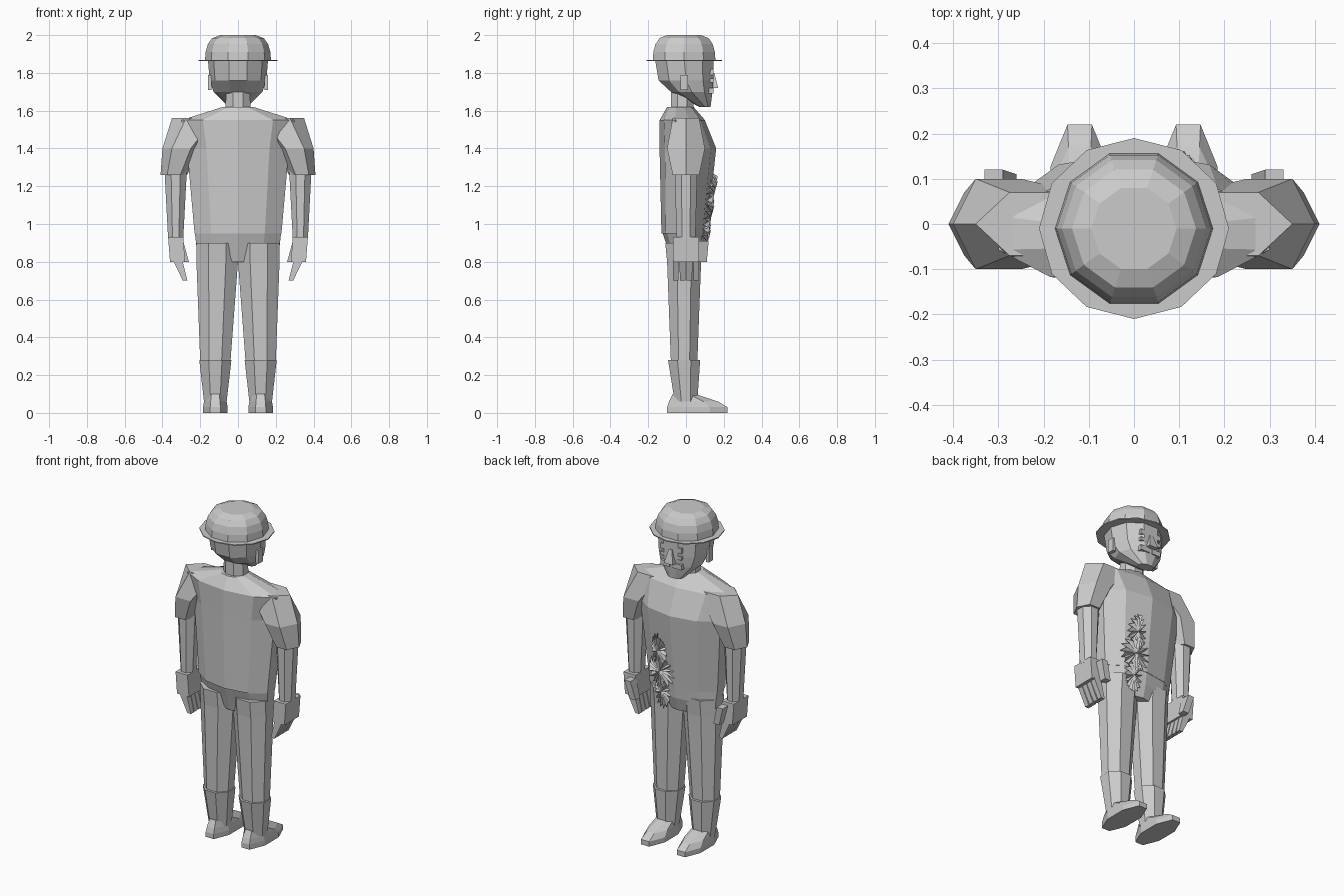
import bpy
import bmesh
from math import sin, cos, pi

default_cube = bpy.data.objects.get("Cube")
if default_cube:
    bpy.data.objects.remove(default_cube, do_unlink=True)

# One plain grey for the whole figure
grey = bpy.data.materials.new("plain grey")
grey.use_nodes = True
grey.diffuse_color = (0.6, 0.6, 0.6, 1)
grey.node_tree.nodes["Principled BSDF"].inputs["Base Color"].default_value = grey.diffuse_color


def finish(name, bm):
    """Turn a bmesh into a flat-shaded object."""
    bmesh.ops.recalc_face_normals(bm, faces=bm.faces)
    mesh = bpy.data.meshes.new(name)
    bm.to_mesh(mesh)
    bm.free()
    mesh.materials.append(grey)
    bpy.context.collection.objects.link(bpy.data.objects.new(name, mesh))


def outline(sides, turn=0.0):
    """Regular polygon, scaled so that it fills a square from -1 to 1."""
    angles = [turn + 2 * pi * i / sides for i in range(sides)]
    wide = max(sin(a) for a in angles)
    deep = max(cos(a) for a in angles)
    return [(sin(a) / wide, cos(a) / deep) for a in angles]


def slab(z, width, depth, x=0.0, y=0.0):
    """One level of a loft, given by its centre and half sizes."""
    return z, width, depth, x, y


def loft(name, shape, slabs, side=1):
    """Skin an outline through the slabs and close both ends."""
    bm = bmesh.new()
    loops = []
    for z, width, depth, x, y in slabs:
        loops.append([bm.verts.new((side * (x + px * width), y + py * depth, z))
                      for px, py in shape])
    for low, high in zip(loops, loops[1:]):
        for i in range(len(shape)):
            bm.faces.new((low[i - 1], low[i], high[i], high[i - 1]))
    bm.faces.new(loops[0])
    bm.faces.new(loops[-1])
    finish(name, bm)


def pair(name, shape, *slabs):
    """Build a part on the left and its mirror image on the right."""
    for side, label in ((1, "left"), (-1, "right")):
        loft(f"{label}_{name}", shape, slabs, side)


box = outline(4, pi / 4)
hexagon = outline(6, pi / 2)
octagon = outline(8, pi / 8)
decagon = outline(10)
turned_decagon = outline(10, pi / 10)
arm_x = 0.33
leg_x = 0.12

# Shirt body, narrowing sharply from the shoulders to the collar
loft("shirt", decagon, [
    slab(z=0.95, width=0.23, depth=0.12, y=-0.01),
    slab(z=1.4, width=0.27, depth=0.15, y=0.01),
    slab(z=1.55, width=0.3, depth=0.12, y=-0.02),
    slab(z=1.62, width=0.08, depth=0.07, y=-0.03),
])

# Short sleeves
pair("sleeve", hexagon,
     slab(z=1.26, width=0.07, depth=0.07, x=0.34),
     slab(z=1.4, width=0.1, depth=0.1, x=0.3),
     slab(z=1.56, width=0.15, depth=0.07, x=0.2))

# Forearms, hands and thumbs
pair("forearm", octagon,
     slab(z=0.92, width=0.04, depth=0.05, x=arm_x),
     slab(z=1.3, width=0.06, depth=0.06, x=arm_x))
pair("hand", box,
     slab(z=0.8, width=0.04, depth=0.07, x=arm_x - 0.01),
     slab(z=0.93, width=0.04, depth=0.07, x=arm_x))
pair("thumb", box,
     slab(z=0.8, width=0.02, depth=0.02, x=0.28, y=0.09),
     slab(z=0.91, width=0.02, depth=0.03, x=0.31, y=0.09))

# Four fingers side by side, bent inward
finger_pitch = 0.036
for finger in range(4):
    y = (finger - 1.5) * finger_pitch
    pair(f"finger_{finger + 1}", box,
         slab(z=0.7, width=0.012, depth=finger_pitch * 0.4, x=0.28, y=y),
         slab(z=0.81, width=0.025, depth=finger_pitch * 0.45, x=0.32, y=y))

# Trousers: hips and tapering legs
loft("hips", decagon, [
    slab(z=0.8, width=0.1, depth=0.08),
    slab(z=0.88, width=0.22, depth=0.1),
    slab(z=0.97, width=0.23, depth=0.12, y=-0.01),
])
pair("trouser_leg", octagon,
     slab(z=0.27, width=0.08, depth=0.07, x=leg_x, y=-0.01),
     slab(z=0.8, width=0.11, depth=0.09, x=leg_x - 0.01, y=-0.01),
     slab(z=0.9, width=0.11, depth=0.1, x=leg_x - 0.01, y=-0.01))

# Flared boot shafts and long shoes
pair("boot_shaft", octagon,
     slab(z=0.06, width=0.06, depth=0.06, x=leg_x),
     slab(z=0.28, width=0.085, depth=0.085, x=leg_x, y=-0.01))
pair("shoe", octagon,
     slab(z=0, width=0.065, depth=0.16, x=leg_x, y=0.06),
     slab(z=0.03, width=0.065, depth=0.16, x=leg_x, y=0.06),
     slab(z=0.06, width=0.06, depth=0.13, x=leg_x, y=0.04),
     slab(z=0.1, width=0.05, depth=0.06, x=leg_x, y=-0.01))

# Neck, head with a forward chin, and ears
loft("neck", octagon, [
    slab(z=1.56, width=0.07, depth=0.06, y=-0.02),
    slab(z=1.74, width=0.06, depth=0.06, y=-0.02),
])
loft("head", turned_decagon, [
    slab(z=1.62, width=0.05, depth=0.03, y=0.1),
    slab(z=1.7, width=0.13, depth=0.11, y=0.03),
    slab(z=1.76, width=0.15, depth=0.145),
    slab(z=1.88, width=0.16, depth=0.155, y=-0.01),
])
pair("ear", box,
     slab(z=1.71, width=0.01, depth=0.02, x=0.15, y=-0.01),
     slab(z=1.79, width=0.01, depth=0.02, x=0.15, y=-0.01))

# Face: wedge nose, then brows, eyes and moustache halves
loft("nose", box, [
    slab(z=1.72, width=0.03, depth=0.03, y=0.14),
    slab(z=1.8, width=0.01, depth=0.01, y=0.14),
])
for feature, z, height in (("brow", 1.79, 0.03), ("eye", 1.75, 0.02), ("moustache", 1.69, 0.03)):
    pair(feature, box, *[slab(z=level, width=0.03, depth=0.03, x=0.04, y=0.115)
                         for level in (z, z + height)])

# Round hat: thin flat brim and a domed crown
brim_z = 1.863
loft("hat_brim", outline(12), [
    slab(z=level, width=0.21, depth=0.2, y=-0.01) for level in (brim_z, brim_z + 0.006)
])
dome = []
for step in range(5):
    angle = step * 0.35
    radius = 0.175 * cos(angle) ** 0.35
    dome.append(slab(z=brim_z + 0.139 * sin(angle), width=radius, depth=radius * 0.95, y=-0.01))
loft("hat_crown", turned_decagon, dome)


def pleats(name, x, y, z, width, height):
    """Crumpled fan: sharp radial folds around a raised centre."""
    bm = bmesh.new()
    centre = bm.verts.new((x, y + 0.01, z))
    rim = []
    for i, (px, pz) in enumerate(outline(32)):
        reach = 0.8 + 0.2 * cos(3 * i)
        fold = 0.015 if i % 2 else -0.015
        bend = height * (pz - px * px) / 8
        rim.append(bm.verts.new((x + px * width * reach, y + fold + bend, z + pz * height * reach)))
    for i, vert in enumerate(rim):
        bm.faces.new((centre, rim[i - 1], vert))
    finish(name, bm)


# Torn, pleated patch down one side of the belly, widest in the middle
for i, part in enumerate(("upper", "middle", "lower")):
    pleats(f"torn_patch_{part}", x=0.09, y=0.14 - 0.018 * i, z=1.16 - 0.13 * i,
           width=0.06 + 0.04 * (i % 2), height=0.11)
